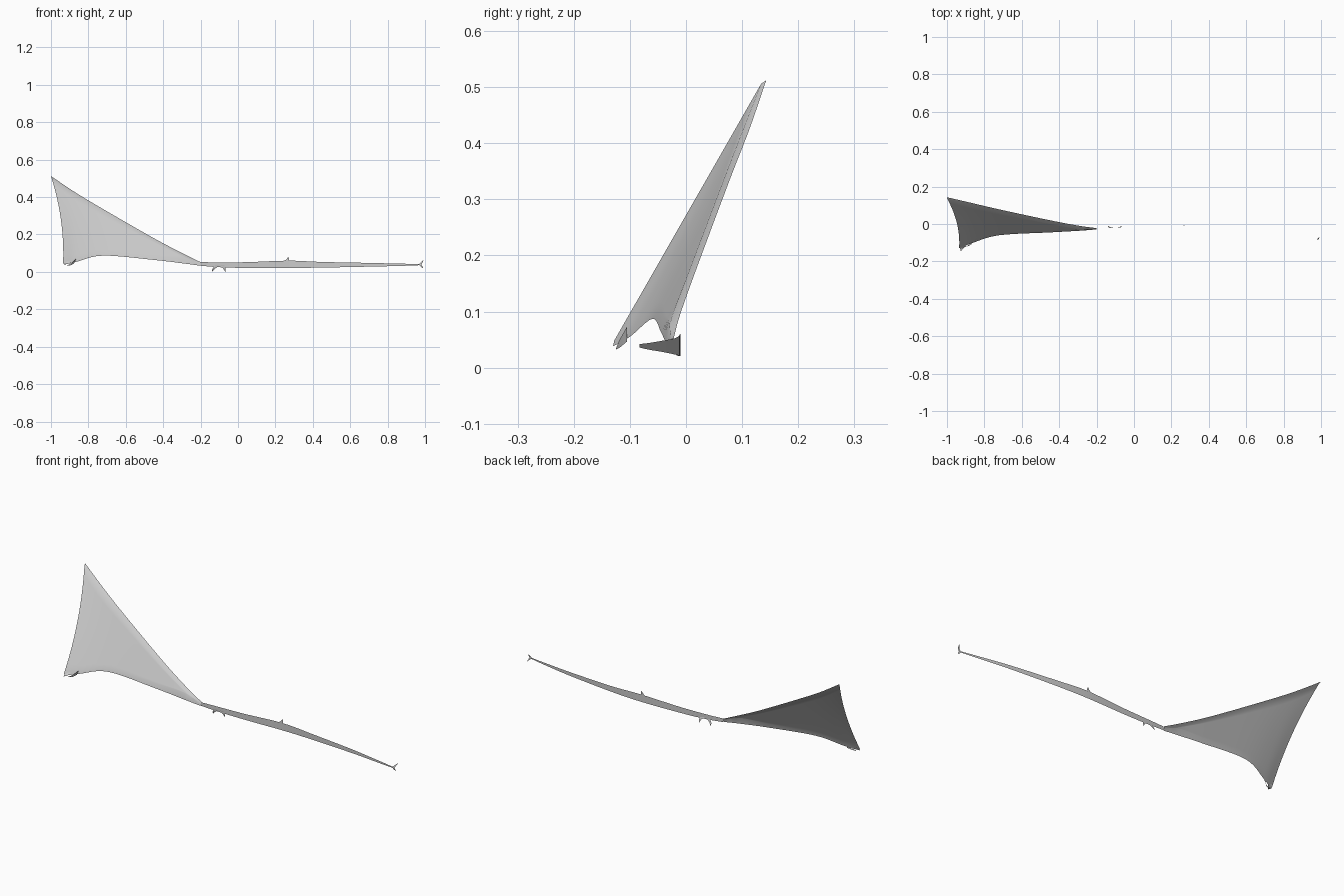
import bpy
from mathutils import Vector

if "Cube" in bpy.data.objects:
    bpy.data.objects.remove(bpy.data.objects["Cube"])


def curve(pts, n):
    """Smooth path through the points, n steps per span."""
    p = [Vector(q) for q in pts]
    p = [2 * p[0] - p[1]] + p + [2 * p[-1] - p[-2]]
    out = []
    for i in range(1, len(p) - 2):
        a, b, c, d = p[i - 1:i + 3]
        for k in range(n):
            t = k / n
            out.append(0.5 * (2 * b + (c - a) * t + (2 * a - 5 * b + 4 * c - d) * t * t
                              + (3 * b - a - 3 * c + d) * t ** 3))
    return out + [p[-2]]


def sheet(name, rows, angle=0.6):
    """Open surface lofted through equal-length rows of points."""
    n = len(rows[0])
    faces = [(r * n + i, r * n + i + 1, (r + 1) * n + i + 1, (r + 1) * n + i)
             for r in range(len(rows) - 1) for i in range(n - 1)]
    mesh = bpy.data.meshes.new(name)
    mesh.from_pydata([v for row in rows for v in row], [], faces)
    mesh.validate()
    obj = bpy.data.objects.new(name, mesh)
    bpy.context.collection.objects.link(obj)
    bpy.ops.object.select_all(action='DESELECT')
    obj.select_set(True)
    bpy.context.view_layer.objects.active = obj
    bpy.ops.object.shade_smooth_by_angle(angle=angle)
    return obj


def blade(name, pts, width, side=(1, 0, 0)):
    """Curved thorn that tapers from its first point to its last."""
    path = curve(pts, 4)
    side = Vector(side)
    last = len(path) - 1
    half = [side * width * 0.5 * (1 - 0.95 * i / last) for i in range(last + 1)]
    sheet(name, [[p - h for p, h in zip(path, half)], [p + h for p, h in zip(path, half)]])


# Sail: bottom edge, valley crease, front hem line and top edge
bottom = curve([(-.93, -.13, .038), (-.86, -.10, .055), (-.72, -.06, .087),
                (-.45, -.045, .064), (-.29, -.036, .045), (-.2, -.029, .033)], 6)
crease = curve([(-.935, -.128, .048), (-.86, -.097, .065), (-.72, -.056, .1),
                (-.45, -.038, .088), (-.29, -.03, .078), (-.2, -.027, .04)], 6)
hem = curve([(-.998, .134, .506), (-.87, .097, .412), (-.72, .06, .316),
             (-.45, .002, .163), (-.29, -.027, .083), (-.2, -.025, .045)], 6)
top = curve([(-1, .143, .512), (-.87, .113, .425), (-.72, .078, .335),
             (-.45, .02, .18), (-.29, -.01, .096), (-.2, -.022, .052)], 6)
rows = [bottom]
steps = 12
for k in range(steps + 1):
    s = k / steps
    row = []
    for i, (a, b) in enumerate(zip(crease, hem)):
        p = a.lerp(b, s)
        p.x += 0.08 * s * (1 - s) * (1 - i / (len(crease) - 1)) ** 4
        row.append(p)
    rows.append(row)
rows.append(top)
sheet("sail", rows)

# Long upright ribbon: x, y, lower z, upper z
ribbon = [(-.2, -.026, .033, .052), (-.1, -.02, .025, .051), (.05, -.015, .021, .052),
          (.27, -.01, .021, .06), (.45, -.018, .023, .053), (.7, -.042, .028, .048),
          (.87, -.066, .032, .044), (.975, -.083, .036, .042)]
sheet("ribbon", [curve([(x, y, a) for x, y, a, b in ribbon], 5),
                 curve([(x, y, b) for x, y, a, b in ribbon], 5)])

# Forked tip at the ribbon end
blade("tip_upper", [(.972, -.084, .038), (.983, -.081, .052), (.992, -.067, .063)], .016)
blade("tip_lower", [(.972, -.084, .04), (.982, -.082, .028), (.99, -.075, .018)], .016)

# Small thorns along the ribbon
blade("thorn_top", [(.25, -.01, .052), (.265, -.01, .066), (.268, -.009, .08)], .03)
blade("thorn_low_left", [(-.11, -.022, .034), (-.13, -.018, .016), (-.138, -.01, .002)], .024)
blade("thorn_low_right", [(-.085, -.02, .034), (-.073, -.016, .018), (-.068, -.011, 0)], .024)

# Curled corners of the sail
blade("corner_toe", [(-.915, -.118, .055), (-.922, -.131, .042), (-.925, -.145, .041)], .03)
blade("corner_heel", [(-.87, -.105, .06), (-.89, -.118, .043), (-.915, -.125, .033)], .03,
      (0.4, 0, 0.9))
